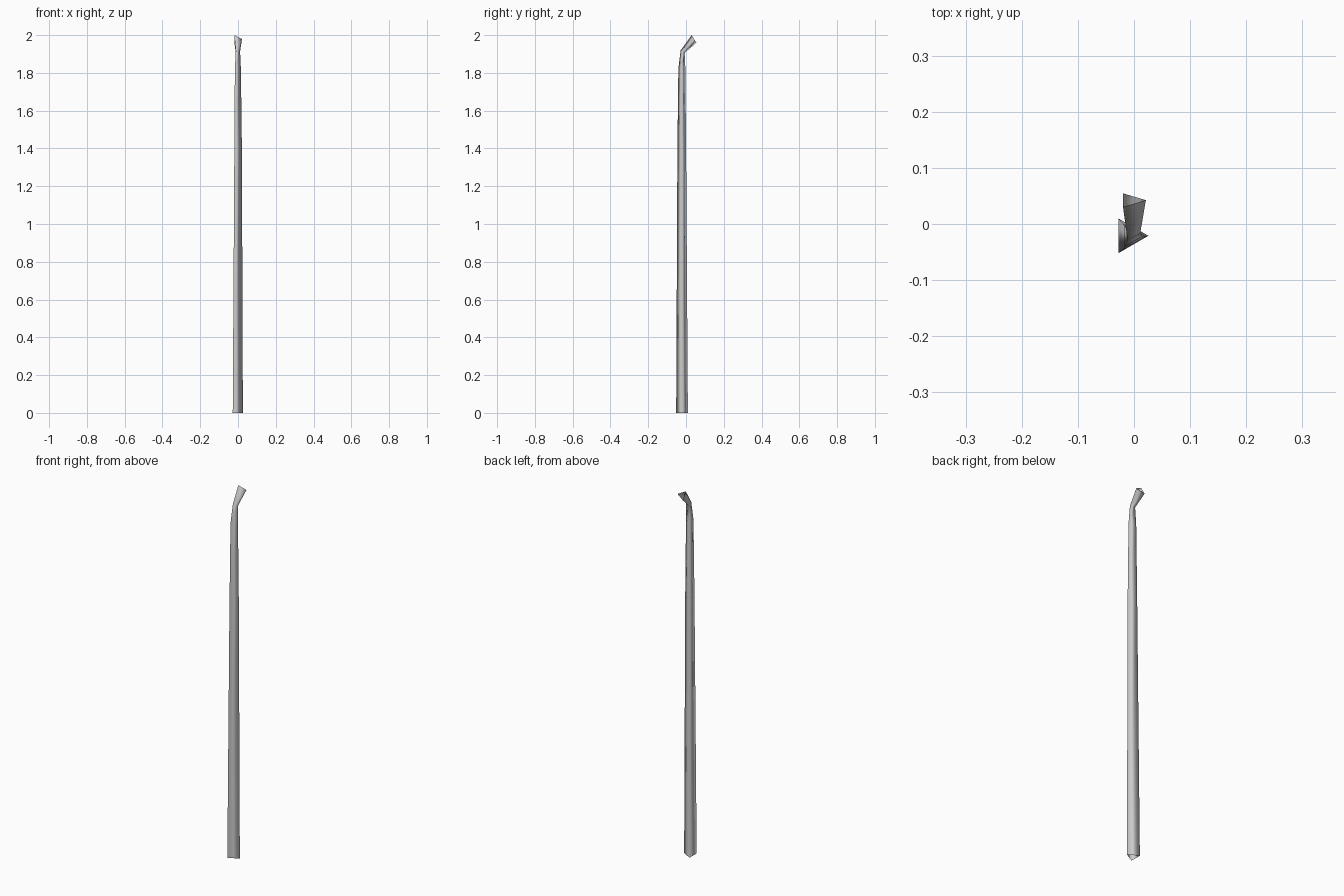
import bpy, bmesh, math

if "Cube" in bpy.data.objects:
    bpy.data.objects.remove(bpy.data.objects["Cube"])

# Cross-sections of the bent three-sided stem: (x, y, z, side length, forward tilt)
SECTIONS = [
    (-0.010, -0.021, 0.00, 0.062, 0),
    (-0.006, -0.0225, 1.40, 0.046, 0),
    (-0.006, -0.022, 1.82, 0.037, 4),
    (-0.004, -0.017, 1.913, 0.026, 28),
    (-0.006, 0.0425, 1.98, 0.047, 59),
]


def triangle_ring(bm, x, y, z, side, tilt):
    """Equilateral triangle pointing to +x, leaned towards +y."""
    r, t = side / math.sqrt(3), math.radians(tilt)
    ring = []
    for k in range(3):
        a = 2 * math.pi * k / 3
        u = r * math.sin(a)
        ring.append(bm.verts.new((x + r * math.cos(a), y + u * math.cos(t), z - u * math.sin(t))))
    return ring


# Open-ended tapered stem with flared tip
bm = bmesh.new()
rings = [triangle_ring(bm, *s) for s in SECTIONS]
for low, high in zip(rings, rings[1:]):
    for k in range(3):
        n = (k + 1) % 3
        bm.faces.new((low[k], low[n], high[n], high[k])).smooth = True

mesh = bpy.data.meshes.new("stem")
bm.to_mesh(mesh)
bm.free()
stem = bpy.data.objects.new("stem", mesh)
bpy.context.collection.objects.link(stem)
